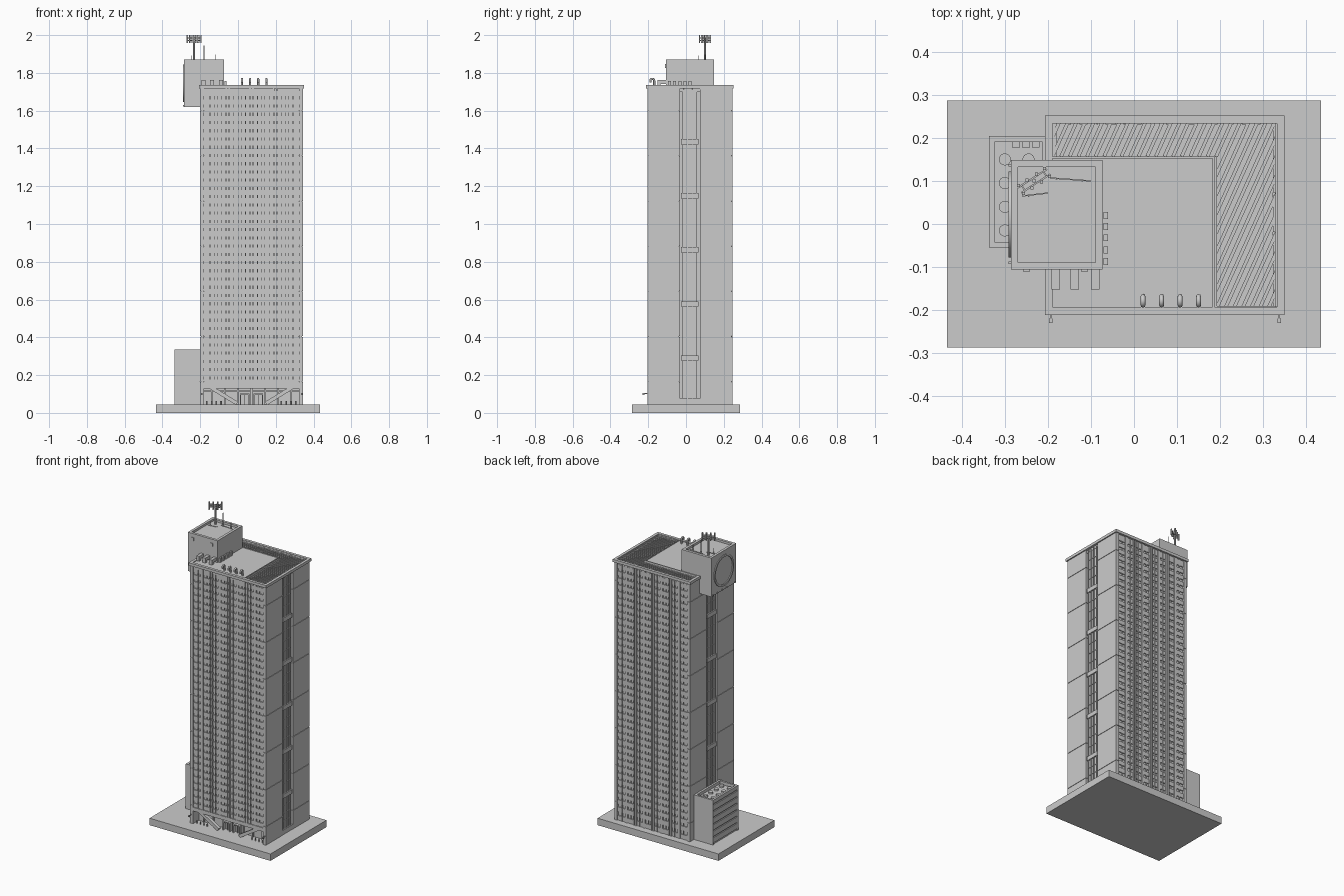
import bpy, bmesh, math
from mathutils import Vector, Matrix

if "Cube" in bpy.data.objects:
    bpy.data.objects.remove(bpy.data.objects["Cube"])


def finish(name, bm, smooth=False):
    me = bpy.data.meshes.new(name)
    bm.to_mesh(me)
    bm.free()
    ob = bpy.data.objects.new(name, me)
    bpy.context.collection.objects.link(ob)
    if smooth:
        bpy.ops.object.select_all(action='DESELECT')
        ob.select_set(True)
        bpy.context.view_layer.objects.active = ob
        bpy.ops.object.shade_smooth_by_angle()
    return ob


def add_box(bm, x0, x1, y0, y1, z0, z1):
    m = Matrix.Translation(((x0 + x1) / 2, (y0 + y1) / 2, (z0 + z1) / 2)) @ \
        Matrix.Diagonal((x1 - x0, y1 - y0, z1 - z0, 1))
    bmesh.ops.create_cube(bm, size=1, matrix=m)


def boxes(name, *items):
    bm = bmesh.new()
    for b in items:
        add_box(bm, *b)
    return finish(name, bm)


def frame(x0, x1, y0, y1, z0, z1, w):
    return [(x0, x1, y0, y0 + w, z0, z1), (x0, x1, y1 - w, y1, z0, z1),
            (x0, x0 + w, y0 + w, y1 - w, z0, z1), (x1 - w, x1, y0 + w, y1 - w, z0, z1)]


def beams(name, w, h, *ends):
    """Square bars from point a to point b."""
    bm = bmesh.new()
    for a, b in ends:
        a, b = Vector(a), Vector(b)
        d = b - a
        m = Matrix.Translation((a + b) / 2) @ d.to_track_quat('X', 'Z').to_matrix().to_4x4() @ \
            Matrix.Diagonal((d.length, w, h, 1))
        bmesh.ops.create_cube(bm, size=1, matrix=m)
    return finish(name, bm)


def cyls(name, *items, axis='Z', seg=16):
    bm = bmesh.new()
    rot = Matrix.Rotation(math.pi / 2, 4, 'Y') if axis == 'X' else Matrix()
    for c, r, h in items:
        bmesh.ops.create_cone(bm, cap_ends=True, segments=seg, radius1=r, radius2=r, depth=h,
                              matrix=Matrix.Translation(c) @ rot)
    return finish(name, bm, True)


X0, X1, Y0, Y1 = -0.2, 0.343, -0.204, 0.245      # tower outline
GROUND, LOBBY, TOP = 0.045, 0.15, 1.72
T = 0.02                                         # end wall thickness
XI0, XI1 = X0 + T, X1 - T

# plaza slab
boxes("plaza_base", (-0.434, 0.434, -0.287, 0.287, 0, GROUND))

# glazed core and set-back lobby
boxes("glazed_core", (XI0, XI1, Y0 + 0.012, Y1 - 0.012, LOBBY, 1.71))
boxes("lobby_core", (XI0, XI1, -0.145, Y1 - 0.012, GROUND, LOBBY))

# end walls: stacked flat panels with joints, either side of a central slot
joints = [GROUND] + [0.167 + 0.239 * i for i in range(7)] + [TOP]
walls = []
for xa, xb in ((X0, XI0), (XI1, X1)):
    for ya, yb in ((Y0, -0.033), (0.073, Y1)):
        for za, zb in zip(joints, joints[1:]):
            walls.append((xa, xb, ya, yb, za, zb - 0.003))
        walls.append((xa + 0.003, xb - 0.003, ya + 0.003, yb - 0.003, GROUND, TOP))
boxes("end_walls", *walls)

# end slots: stair windows, mullions and bridging blocks
glass, bars, blocks = [], [], []
for xo, s in ((X0, 1), (X1, -1)):
    def slab(lst, d0, d1, *r):
        a, b = sorted((xo + s * d0, xo + s * d1))
        lst.append((a, b) + r)
    slab(glass, 0.01, T, -0.019, 0.059, GROUND, TOP)
    for i in range(6):
        z0, z1 = 0.02 + 0.286 * i, 0.278 + 0.286 * i
        z0 = max(z0, 0.075)
        for y in (-0.019, 0.006, 0.031, 0.055):
            slab(bars, 0.003, 0.012, y, y + 0.004, z0, min(z1, TOP))
        for k in range(1, 4):
            z = z0 + (z1 - z0) * k / 4
            slab(bars, 0.006, 0.012, -0.019, 0.059, z - 0.002, z + 0.002)
        if i < 5:
            slab(blocks, 0.001, T, -0.026, 0.066, z1, z1 + 0.027)
    slab(blocks, 0.001, T, -0.033, 0.073, GROUND, 0.075)
boxes("stair_glass", *glass)
boxes("stair_mullions", *bars)
boxes("stair_bridges", *blocks)

# long facades: floor bands, split piers and thin mullions, front and back
bands, piers, mull = [], [], []
N, BAYS = 36, 8
step, pitch = (TOP - LOBBY) / N, (XI1 - XI0) / BAYS
for front in (True, False):
    def face(lst, xa, xb, d0, za, zb):
        ya, yb = (Y0 + d0, Y0 + 0.014) if front else (Y1 - 0.014, Y1 - d0)
        lst.append((xa, xb, ya, yb, za, zb))
    for i in range(N):
        z = LOBBY + i * step
        face(bands, XI0, XI1, 0.006, z, z + step * 0.62)
    zb = LOBBY if front else GROUND
    if not front:
        for z in (GROUND, 0.1):
            face(bands, XI0, XI1, 0.006, z, z + 0.03)
    for i in range(BAYS + 1):
        x = XI0 + i * pitch
        if 0 < i < BAYS:
            if i % 2:
                face(piers, x - 0.009, x + 0.009, 0.002, zb, TOP)
            else:
                face(piers, x - 0.012, x - 0.003, 0, zb, TOP)
                face(piers, x + 0.003, x + 0.012, 0, zb, TOP)
        if i < BAYS:
            face(mull, x + pitch / 2 - 0.002, x + pitch / 2 + 0.002, 0.004, zb, TOP)
boxes("floor_bands", *bands)
boxes("facade_piers", *piers)
boxes("facade_mullions", *mull)

# entrance: lintel, slanted struts, glazing bars, doors
boxes("lobby_lintel", (XI0, XI1, Y0, Y0 + 0.02, 0.128, 0.152))
beams("slanted_struts", 0.022, 0.02,
      ((-0.16, -0.188, 0.145), (-0.005, -0.188, 0.05)),
      ((0.303, -0.188, 0.145), (0.148, -0.188, 0.05)))
boxes("lobby_glazing_bars",
      *[(x - 0.004, x + 0.004, -0.155, -0.144, GROUND, 0.15)
        for x in (-0.14, -0.07, 0.0, 0.0715, 0.143, 0.213, 0.283)],
      (XI0, XI1, -0.153, -0.144, 0.112, 0.119))
doors = []
for x in (0.036, 0.107):
    doors += [(x - 0.026, x - 0.02, -0.172, -0.144, GROUND, 0.1),
              (x + 0.02, x + 0.026, -0.172, -0.144, GROUND, 0.1),
              (x - 0.026, x + 0.026, -0.172, -0.144, 0.095, 0.102),
              (x - 0.002, x + 0.002, -0.16, -0.144, GROUND, 0.095)]
boxes("entrance_doors", *doors)
cyls("bollards", *[((x, -0.185, 0.053), 0.004, 0.018) for x in
                   (-0.165, -0.14, -0.115, -0.09, 0.23, 0.255, 0.28, 0.305)], seg=8)
boxes("wall_lamps", *[b for x in (-0.193, 0.337) for b in
      ((x - 0.002, x + 0.002, -0.225, Y0, 0.1, 0.104), (x - 0.004, x + 0.004, -0.23, -0.22, 0.094, 0.105))])

# roof parapet, platform and framed diagonal screen
boxes("parapet_cap", *frame(-0.207, 0.35, -0.211, 0.252, 1.717, 1.735, 0.018))
boxes("roof_platform", (-0.19, 0.182, -0.197, 0.152, 1.70, 1.73))
boxes("platform_rim", *frame(-0.196, 0.187, -0.199, 0.157, 1.70, 1.735, 0.005))
boxes("screen_frame", (-0.19, 0.335, 0.233, 0.238, 1.7, 1.728), (0.329, 0.335, -0.192, 0.233, 1.7, 1.728),
      (0.187, 0.193, -0.192, 0.157, 1.7, 1.728), (0.187, 0.329, -0.195, -0.19, 1.7, 1.728))
slats = []
k = 0.45                                          # slope dx/dy
for xa, xb, ya, yb in ((-0.19, 0.335, 0.157, 0.236), (0.19, 0.335, -0.193, 0.157)):
    for i in range(-30, 60):
        c = 0.02 * i                              # x = c + k * y
        lo, hi = max(ya, (xa - c) / k), min(yb, (xb - c) / k)
        if hi - lo > 0.01:
            slats.append(((c + k * lo, lo, 1.717), (c + k * hi, hi, 1.717)))
beams("roof_screen_slats", 0.008, 0.012, *slats)

# penthouse hanging over the left edge
PX0, PX1, PY0, PY1 = -0.286, -0.073, -0.106, 0.149
boxes("penthouse", (PX0, PX1, PY0, PY1, 1.62, 1.858))
boxes("penthouse_rim", *frame(PX0, PX1, PY0, PY1, 1.858, 1.872, 0.017))
bm = bmesh.new()
ring = []
for i in range(48):
    a = 2 * math.pi * i / 48
    ring.append([bm.verts.new((PX0 + dx, 0.022 + r * math.cos(a), 1.745 + r * math.sin(a)))
                 for dx, r in ((0.002, 0.088), (-0.005, 0.088), (-0.005, 0.1), (0.002, 0.1))])
for i in range(48):
    p, q = ring[i], ring[(i + 1) % 48]
    for j in range(4):
        bm.faces.new((p[j], p[(j + 1) % 4], q[(j + 1) % 4], q[j]))
bmesh.ops.recalc_face_normals(bm, faces=bm.faces)
finish("round_sign_rim", bm, True)
boxes("penthouse_lights",
      *[(PX0 - 0.006, PX0, y - 0.003, y + 0.003, 1.622, 1.63) for y in (-0.09, -0.005, 0.042, 0.09, 0.136)],
      *[b for x in (-0.25, -0.115) for b in ((x - 0.008, x + 0.008, PY0 - 0.004, PY0, 1.842, 1.847),
        (x + 0.004, x + 0.008, PY0 - 0.004, PY0, 1.825, 1.842))])

# roof ducts, condensers and gooseneck vents
boxes("roof_ducts", *[b for x in (-0.182, -0.138, -0.09) for b in
      ((x - 0.01, x + 0.01, -0.152, PY0, 1.742, 1.762), (x - 0.01, x + 0.01, -0.152, -0.134, 1.73, 1.742))])
boxes("condensers", *[(PX1 + 0.002, -0.06, y, y + 0.016, 1.73, 1.757) for y in (-0.095, -0.068, -0.04, -0.014, 0.012)])
for i in range(4):
    cu = bpy.data.curves.new("gooseneck_vent", 'CURVE')
    cu.dimensions = '3D'
    cu.bevel_depth, cu.bevel_resolution, cu.use_fill_caps = 0.0055, 2, True
    pts = [(-0.168, 1.73), (-0.168, 1.758)] + [
        (-0.1785 + 0.0105 * math.cos(a), 1.758 + 0.0105 * math.sin(a))
        for a in [math.pi * j / 6 for j in range(1, 7)]] + [(-0.189, 1.75)]
    sp = cu.splines.new('POLY')
    sp.points.add(len(pts) - 1)
    for p, (y, z) in zip(sp.points, pts):
        p.co = (0.021 + 0.043 * i, y, z, 1)
    bpy.context.collection.objects.link(bpy.data.objects.new("gooseneck_vent", cu))

# antenna mast with diagonal head frames and upright panels
c, d = Vector((-0.232, 0.1, 0)), Vector((0.84, 0.54, 0))
n = Vector((-0.54, 0.84, 0))
cyls("antenna_mast", ((c.x, c.y, 1.922), 0.005, 0.13), ((-0.18, 0.104, 1.9), 0.002, 0.09),
     ((-0.12, 0.1, 1.878), 0.002, 0.04), ((-0.245, 0.065, 1.875), 0.002, 0.035), seg=8)
zs = lambda v, z: (v.x, v.y, z)
beams("antenna_frame", 0.004, 0.004,
      *[(zs(c - d * 0.04 + n * o, z), zs(c + d * 0.04 + n * o, z)) for o in (-0.007, 0.007) for z in (1.972, 1.985)],
      *[(zs(c + d * t - n * 0.008, 1.972), zs(c + d * t + n * 0.008, 1.972)) for t in (-0.03, 0, 0.03)])
beams("antenna_panels", 0.007, 0.007,
      *[(zs(c + d * t + n * o, 1.958), zs(c + d * t + n * o, 2.0))
        for t in (-0.036, -0.013, 0.013, 0.036) for o in (-0.011, 0.011)])
beams("roof_cables", 0.003, 0.003, ((-0.195, 0.107, 1.86), (-0.1, 0.1, 1.86)),
      ((-0.26, 0.065, 1.86), (-0.2, 0.072, 1.86)))

# plant annex on the left with louvred face and roof fans
AX, AY0, AY1, AZ = -0.337, -0.055, 0.204, 0.335
boxes("annex", (AX + 0.006, X0, AY0, AY1, GROUND, AZ - 0.02))
boxes("annex_rim", *frame(AX, X0, AY0, AY1, AZ - 0.025, AZ, 0.013))
boxes("annex_louvres", *[(AX, AX + 0.008, AY0 + 0.012, AY1 - 0.012, z, z + 0.034)
                         for z in [GROUND + 0.012 + 0.042 * i for i in range(6)]],
      (AX, AX + 0.008, AY0, AY0 + 0.012, GROUND, AZ), (AX, AX + 0.008, AY1 - 0.012, AY1, GROUND, AZ))
cyls("annex_fans", *[((x, y, 0.32), 0.014, 0.012) for x in (-0.3, -0.245) for y in (-0.015, 0.04, 0.095, 0.15)])
boxes("annex_roof_units", *[(x, x + 0.018, 0.178, 0.19, 0.315, 0.328) for x in (-0.283, -0.26, -0.237)])
boxes("annex_vents", *[(x, x + 0.014, AY0 - 0.004, AY0, 0.05, 0.064) for x in (-0.285, -0.26, -0.235)])
